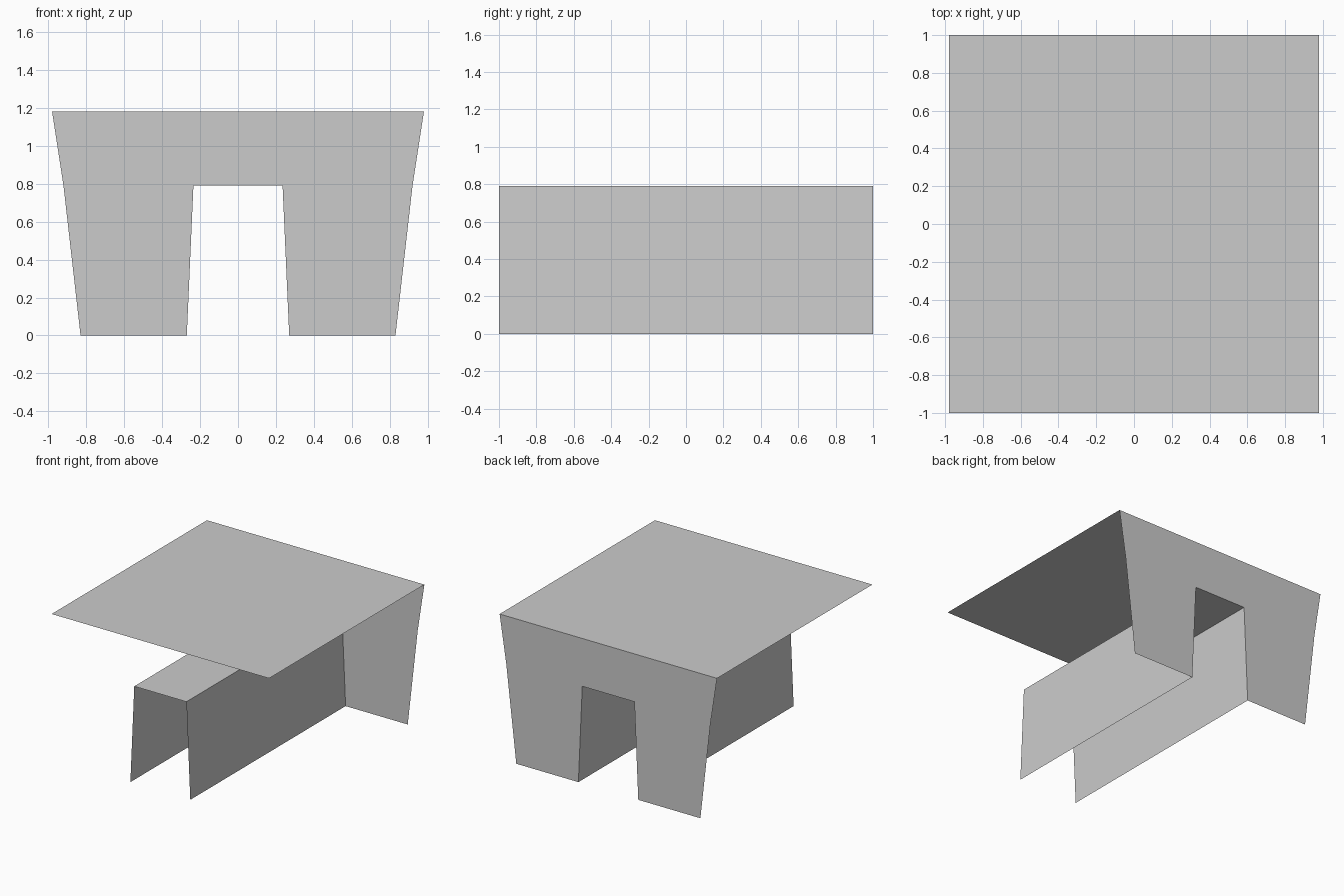
import bpy
import bmesh

cube = bpy.data.objects.get("Cube")
if cube:
    bpy.data.objects.remove(cube, do_unlink=True)

grey = bpy.data.materials.new("light_grey")
grey.use_nodes = True
colour = (0.6, 0.6, 0.6, 1)
grey.diffuse_color = colour
grey.node_tree.nodes["Principled BSDF"].inputs["Base Color"].default_value = colour

FRONT, BACK, TOP = -1.0, 1.0, 1.18

# Right half of each cross-section as (x, z)
outer = [(0.83, 0), (0.92, 0.79), (0.98, TOP)]
inner = [(0.27, 0), (0.235, 0.79)]


def mirrored(half):
    """Complete a half profile across x = 0, running from +x to -x."""
    return half + [(-x, z) for x, z in reversed(half)]


def finish(name, bm):
    mesh = bpy.data.meshes.new(name)
    bm.to_mesh(mesh)
    bm.free()
    mesh.materials.append(grey)
    obj = bpy.data.objects.new(name, mesh)
    bpy.context.collection.objects.link(obj)
    return obj


def extruded_sheet(name, profile):
    """Sweep an open profile from front to back."""
    bm = bmesh.new()
    rows = [[bm.verts.new((x, y, z)) for x, z in profile] for y in (FRONT, BACK)]
    front, back = rows
    for i in range(len(profile) - 1):
        bm.faces.new((front[i], back[i], back[i + 1], front[i + 1]))
    bm.normal_update()
    return finish(name, bm)


# Flat top and the open-ended tunnel under it
extruded_sheet("top_panel", mirrored([outer[-1]]))
extruded_sheet("tunnel", mirrored(inner))

# Back wall: outer outline with the tunnel mouth left open
bm = bmesh.new()
outline = mirrored(outer) + mirrored(inner)[::-1]
bm.faces.new([bm.verts.new((x, BACK, z)) for x, z in outline])
bm.normal_update()
for face in bm.faces:
    if face.normal.y < 0:
        face.normal_flip()
finish("back_wall", bm)
